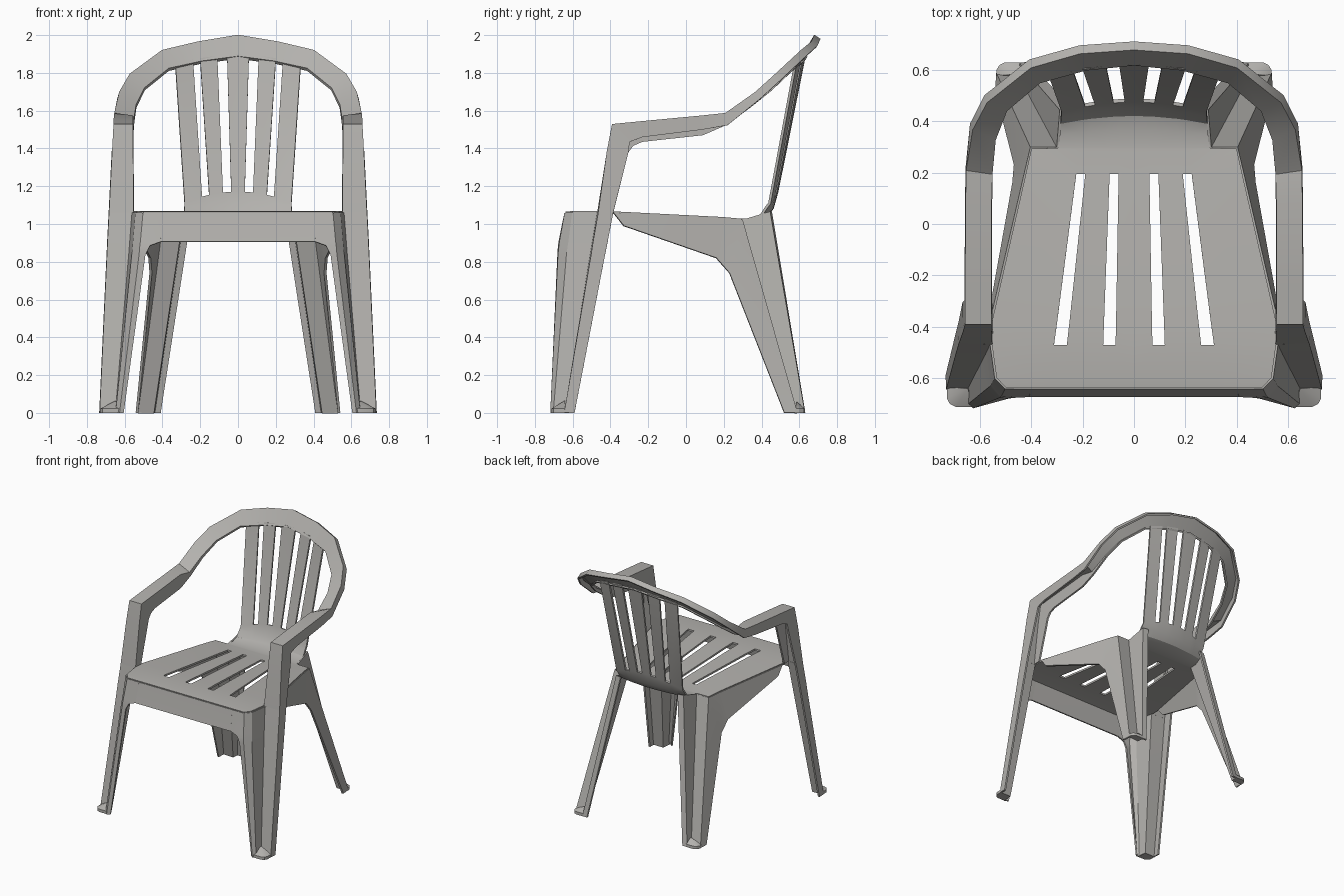
import bpy, bmesh
from mathutils import Vector

mat = bpy.data.materials.new("warm grey plastic")
mat.diffuse_color = (0.45, 0.44, 0.42, 1)


def shell(name, grids, thick=0.014, skip=None):
    """Thin mirrored sheet from grids of points (rows of equal length)."""
    bm = bmesh.new()
    for rows in grids:
        vs = [[bm.verts.new(p) for p in r] for r in rows]
        for i in range(len(rows) - 1):
            for j in range(len(rows[0]) - 1):
                if skip and skip(i, j):
                    continue
                bm.faces.new((vs[i][j], vs[i][j + 1], vs[i + 1][j + 1], vs[i + 1][j]))
    bmesh.ops.remove_doubles(bm, verts=bm.verts, dist=0.0005)
    finish(name, bm, thick)


def finish(name, bm, thick):
    bmesh.ops.recalc_face_normals(bm, faces=bm.faces)
    me = bpy.data.meshes.new(name)
    bm.to_mesh(me)
    bm.free()
    me.materials.append(mat)
    ob = bpy.data.objects.new(name, me)
    bpy.context.collection.objects.link(ob)
    mod = ob.modifiers.new("mirror", 'MIRROR')
    mod.use_clip = True
    if thick:
        mod = ob.modifiers.new("thickness", 'SOLIDIFY')
        mod.thickness = thick
        mod.offset = 0
    bpy.ops.object.select_all(action='DESELECT')
    ob.select_set(True)
    bpy.context.view_layer.objects.active = ob
    bpy.ops.object.convert(target='MESH')
    bpy.ops.object.shade_smooth_by_angle(angle=0.5)


def add(p, d):
    return tuple(a + b for a, b in zip(p, d))


# seat and backrest: y, z, slot edges a b c d, half width, side curve in y and z
profile = [
    (-.637, 1.058, .072, .122, .270, .320, .500, 0, 0),
    (-.600, 1.062, .072, .122, .268, .318, .536, 0, 0),
    (-.472, 1.063, .072, .120, .262, .312, .554, 0, 0),
    (-.385, 1.060, .070, .117, .252, .300, .555, 0, 0),
    (.195, 1.030, .060, .095, .190, .225, .422, 0, 0),
    (.294, 1.021, .056, .090, .180, .215, .400, 0, 0),
    (.296, 1.021, .056, .090, .180, .215, .297, 0, 0),
    (.370, 1.022, .050, .086, .172, .208, .291, .02, 0),
    (.425, 1.042, .045, .084, .165, .203, .287, .03, 0),
    (.458, 1.085, .040, .082, .158, .196, .284, .035, 0),
    (.482, 1.170, .036, .080, .153, .191, .283, .04, .06),
    (.628, 1.895, .058, .110, .201, .239, .332, .05, .05),
]
rows = []
for y, z, a, b, c, d, w, ky, kz in profile:
    rows.append([(x, y - ky * (x / w) ** 2, z - kz * (x / w) ** 2)
                 for x in (0, a, b, c, d, w)])
shell("seat_and_backrest", [rows],
      skip=lambda i, j: i in (2, 3, 10) and j in (1, 3))

# front apron under the seat edge
shell("front_apron", [[
    [(0, -.637, 1.058), (.40, -.637, 1.058)],
    [(0, -.650, .985), (.405, -.652, .985)],
    [(0, -.668, .905), (.41, -.668, .905)]]])

# front legs: inner edge, rounded front corner, valley, outer strip, outer side
leg = [
    [(.40, -.637, 1.058), (.50, -.637, 1.058), (.537, -.60, 1.06), (.557, -.465, 1.06),
     (.678, -.46, 1.06), (.678, -.385, 1.06)],
    [(.41, -.668, .905), (.514, -.664, .905), (.55, -.62, .905), (.569, -.491, .905),
     (.686, -.487, .905), (.686, -.415, .905)],
    [(.465, -.671, .885), (.517, -.667, .88), (.552, -.624, .88), (.571, -.495, .88),
     (.687, -.491, .88), (.687, -.42, .88)],
    [(.49, -.674, .84), (.521, -.671, .84), (.556, -.63, .84), (.574, -.502, .84),
     (.689, -.497, .84), (.689, -.428, .84)],
    [(.607, -.695, 0), (.625, -.712, 0), (.642, -.70, 0), (.645, -.64, 0),
     (.728, -.64, 0), (.728, -.59, 0)],
]
shell("front_leg", [leg])

# arm and top rail: inner edge and outer edge, with drop of inner and outer lips
stations = [
    ((.557, -.465, 1.06), (.678, -.46, 1.06), (0, .06, 0), (0, .075, 0)),
    ((.560, -.415, 1.38), (.662, -.415, 1.38), (0, .11, 0), (0, .11, 0)),
    ((.560, -.388, 1.525), (.655, -.388, 1.525), (0, .11, -.11), (0, .09, -.09)),
    ((.560, -.23, 1.54), (.654, -.23, 1.54), (0, 0, -.105), (0, 0, -.08)),
    ((.560, .09, 1.57), (.652, .09, 1.57), (0, 0, -.10), (0, 0, -.07)),
    ((.558, .195, 1.55), (.650, .21, 1.583), (0, .01, -.03), (0, .01, -.06)),
    ((.545, .33, 1.63), (.625, .37, 1.695), (0, .01, -.015), (.008, .02, -.035)),
    ((.50, .445, 1.72), (.570, .475, 1.79), (0, .012, -.01), (.008, .025, -.03)),
    ((.37, .555, 1.825), (.400, .61, 1.915), (0, .012, -.01), (.005, .028, -.025)),
    ((.19, .605, 1.865), (.210, .665, 1.96), (0, .015, -.01), (0, .028, -.02)),
    ((0, .625, 1.89), (0, .68, 1.995), (0, .015, -.01), (0, .028, -.02)),
]
shell("arm_and_top_rail",
      [[[add(i, di), i, o, add(o, do)] for i, o, di, do in stations]])

# side aprons and rear legs
shell("side_apron_and_rear_leg", [
    [[(.556, -.385, 1.06), (.422, .195, 1.03), (.40, .295, 1.021)],
     [(.556, -.33, .99), (.468, .16, .82), (.462, .23, .74)]],
    [[(.462, .23, .74), (.40, .295, 1.021), (.297, .295, 1.021),
      (.285, .44, 1.065), (.245, .448, 1.065)],
     [(.535, .52, 0), (.533, .585, 0), (.45, .58, 0), (.445, .625, 0), (.41, .625, 0)]],
])


# feet: rounded pads with a sloping top rising to the leg valley
def foot(name, outline, apex):
    bm = bmesh.new()
    low = [bm.verts.new((x, y, 0)) for x, y in outline]
    top = [bm.verts.new((x, y, .022)) for x, y in outline]
    tip = bm.verts.new(apex)
    n = len(outline)
    bm.faces.new(low)
    for i in range(n):
        k = (i + 1) % n
        bm.faces.new((low[i], low[k], top[k], top[i]))
        bm.faces.new((top[i], top[k], tip))
    finish(name, bm, 0)


foot("front_foot", [(.64, -.635), (.73, -.635), (.73, -.68), (.718, -.702),
                    (.695, -.713), (.63, -.713)], (.648, -.642, .065))
foot("rear_foot", [(.448, .578), (.537, .578), (.537, .60), (.525, .62),
                   (.505, .63), (.44, .63)], (.452, .585, .06))
